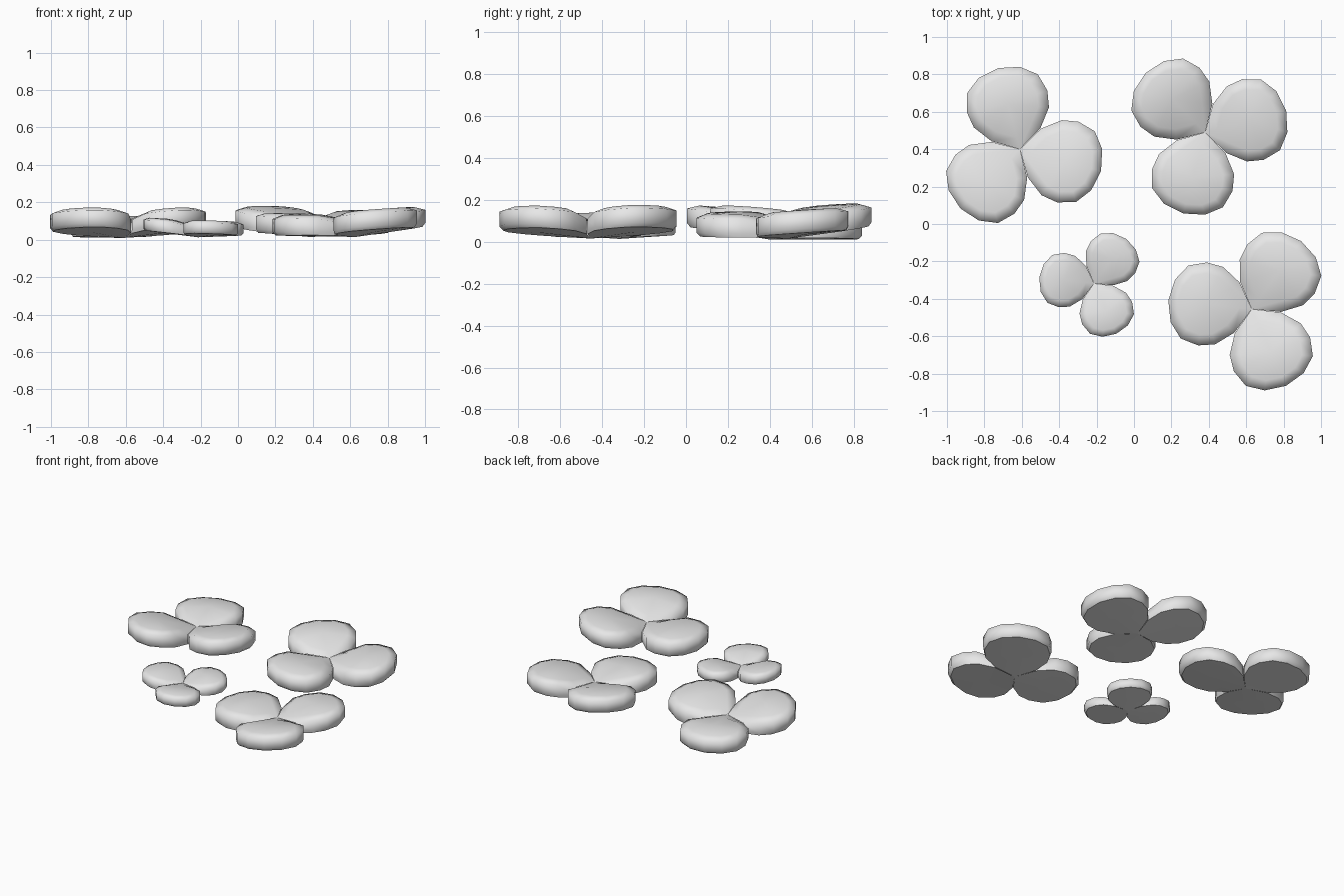
import bpy, bmesh, math
from mathutils import Vector, Matrix

cube = bpy.data.objects.get("Cube")
if cube:
    bpy.data.objects.remove(cube, do_unlink=True)

# Single grey material
grey = bpy.data.materials.new("light_grey")
grey.use_nodes = True
grey.diffuse_color = (0.8, 0.8, 0.8, 1)
grey.node_tree.nodes["Principled BSDF"].inputs["Base Color"].default_value = (0.8, 0.8, 0.8, 1)

# Half outline of one lobe: distance along the lobe, distance to the side
NOTCH = (0.08, 0.135)
HALF = [NOTCH, (0.176, 0.208), (0.265, 0.223), (0.362, 0.196), (0.425, 0.114)]
TIP = (0.449, 0.0)
OUTLINE = [(u, -v) for u, v in HALF] + [TIP] + HALF[::-1]
MIDDLE = Vector((0.25, 0.0))
CUP = 0.08      # upward slope of the underside away from the centre


def raised(p, height):
    """Point at a height above the cupped underside."""
    return Vector((p[0], p[1], CUP * math.hypot(*p) + height))


def lobe(bm, turn):
    """One closed third of the leaf: domed top, upright wall, chamfer, cupped base."""
    def ring(points, heights):
        return [bm.verts.new(turn @ raised(p, h)) for p, h in zip(points, heights)]

    def strip(a, b):
        for i in range(len(a) - 1):
            bm.faces.new((a[i], a[i + 1], b[i + 1], b[i]))

    def fan(loop, centre):
        for i, v in enumerate(loop):
            bm.faces.new((v, loop[(i + 1) % len(loop)], centre))

    n = len(OUTLINE)
    heart = (0.0, 0.0)
    loop = OUTLINE + [heart]
    rim_heights = [0.072] + [0.088] * (n - 2) + [0.072]
    inner = [MIDDLE.lerp(Vector(p), 0.74) for p in loop]

    # Top
    rim = ring(loop, rim_heights + [0.085])
    crown = ring(inner, [0.1] + [0.11] * (n - 2) + [0.1, 0.095])
    strip(rim + rim[:1], crown + crown[:1])
    fan(crown, ring([MIDDLE], [0.12])[0])

    # Wall and lower chamfer
    low = ring(OUTLINE, [0.018] * n)
    base = ring([(u * 0.96, v * 0.96) for u, v in OUTLINE] + [heart], [0] * (n + 1))
    strip(rim[:n], low)
    strip(low, base[:n])

    # Underside
    fan(base, ring([MIDDLE], [0])[0])


def clover(name, x, y, z, angle, scale, slope):
    """Three lobes about a centre, leaning by the slope in x and y."""
    bm = bmesh.new()
    for k in range(3):
        lobe(bm, Matrix.Rotation(math.radians(angle + 120 * k), 3, 'Z'))
    bmesh.ops.remove_doubles(bm, verts=bm.verts, dist=0.0005)
    bmesh.ops.recalc_face_normals(bm, faces=bm.faces)
    for v in bm.verts:
        v.co *= scale
        v.co.z += slope[0] * v.co.x + slope[1] * v.co.y
        v.co += Vector((x, y, z))
    for f in bm.faces:
        f.smooth = True
    # Keep the border of the underside crisp
    for e in bm.edges:
        if len(e.link_faces) == 2:
            down = [f.normal.z < -0.9 for f in e.link_faces]
            e.smooth = down[0] == down[1]
    mesh = bpy.data.meshes.new(name)
    bm.to_mesh(mesh)
    bm.free()
    mesh.materials.append(grey)
    bpy.context.collection.objects.link(bpy.data.objects.new(name, mesh))


clover("back_right_clover", -0.61, 0.40, 0.01, 105, 1.0, (0.02, -0.075))
clover("back_left_clover", 0.38, 0.49, 0.015, 135, 1.0, (-0.027, 0.059))
clover("front_left_clover", 0.63, -0.455, 0.015, 54, 1.0, (0.064, 0.0))
clover("small_front_clover", -0.214, -0.318, 0.013, 54, 0.655, (-0.045, 0.0))
